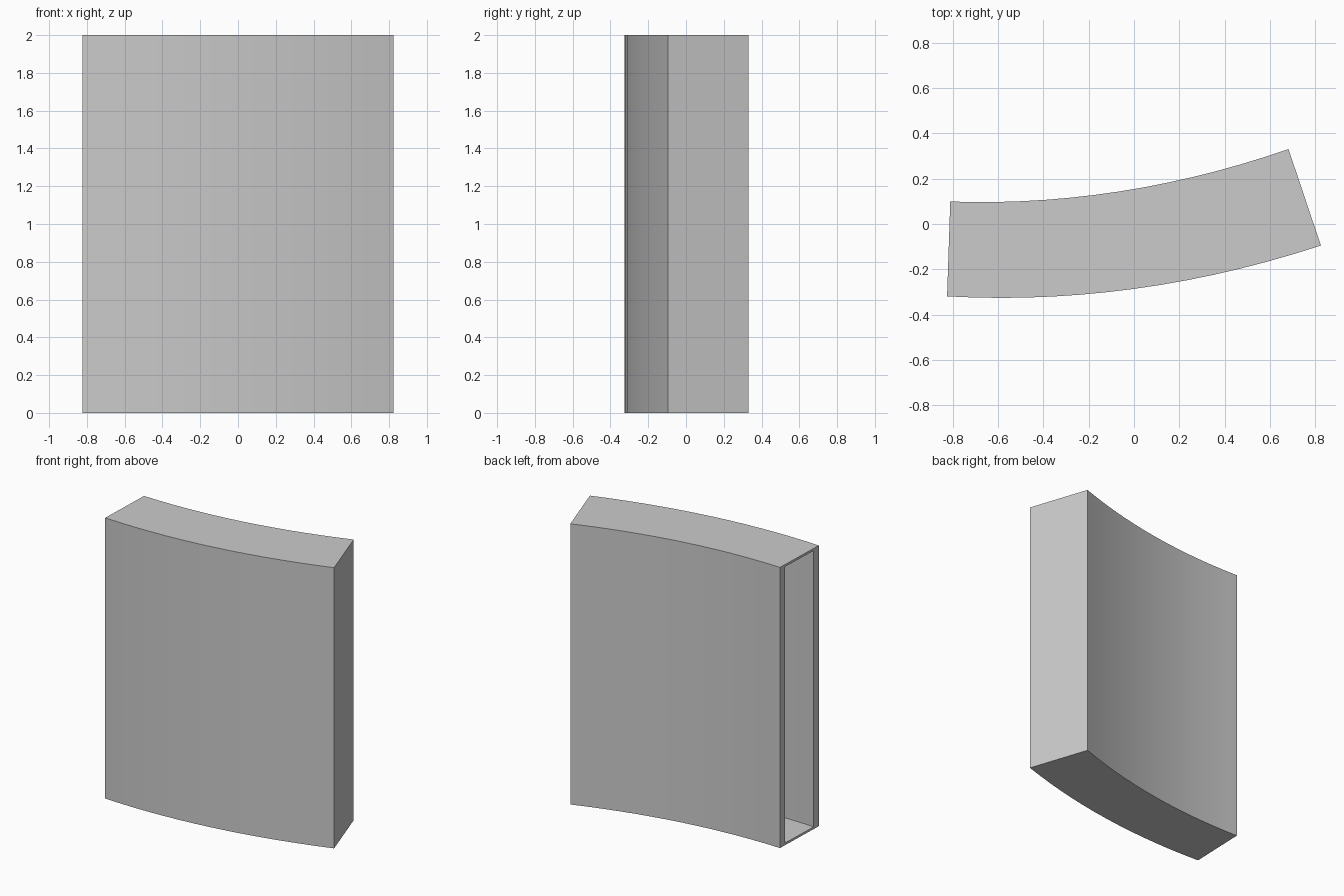
import bpy, bmesh

if "Cube" in bpy.data.objects:
    bpy.data.objects.remove(bpy.data.objects["Cube"])

SEG = 14            # segments along the bend
HEIGHT = 2.0
SIDE, CAP, END = 0.055, 0.016, 0.055   # wall thicknesses

# three points (x, y) on each curved face, seen from above
BACK = [(-0.81, 0.099), (0.0, 0.154), (0.681, 0.33)]
FRONT = [(-0.824, -0.319), (0.0, -0.286), (0.824, -0.095)]


def on_curve(pts, t):
    """Point on the parabola through three points, t from 0 to 1."""
    (x0, y0), (x1, y1), (x2, y2) = pts
    x = x0 + (x2 - x0) * t
    y = (y0 * (x - x1) * (x - x2) / ((x0 - x1) * (x0 - x2))
         + y1 * (x - x0) * (x - x2) / ((x1 - x0) * (x1 - x2))
         + y2 * (x - x0) * (x - x1) / ((x2 - x0) * (x2 - x1)))
    return x, y


def tube(bm, end_t, side, cap):
    """Curved rectangular tube; returns its rings of four vertices."""
    rings = []
    for i in range(SEG + 1):
        t = end_t * i / SEG
        (fx, fy), (bx, by) = on_curve(FRONT, t), on_curve(BACK, t)
        k = side / ((bx - fx) ** 2 + (by - fy) ** 2) ** 0.5
        dx, dy = (bx - fx) * k, (by - fy) * k
        corners = [(fx + dx, fy + dy, cap), (bx - dx, by - dy, cap),
                   (bx - dx, by - dy, HEIGHT - cap), (fx + dx, fy + dy, HEIGHT - cap)]
        rings.append([bm.verts.new(c) for c in corners])
    for a, b in zip(rings, rings[1:]):
        bridge(bm, a, b)
    bm.faces.new(rings[-1])
    return rings


def bridge(bm, a, b):
    for j in range(4):
        k = (j + 1) % 4
        bm.faces.new((a[j], a[k], b[k], b[j]))


# curved slipcase: outer shell, inner cavity, rim around the open left end
bm = bmesh.new()
outer = tube(bm, 1.0, 0.0, 0.0)
inner = tube(bm, 1.0 - END / 1.6, SIDE, CAP)
bridge(bm, outer[0], inner[0])
bmesh.ops.recalc_face_normals(bm, faces=bm.faces)

mesh = bpy.data.meshes.new("curved_slipcase")
bm.to_mesh(mesh)
bm.free()
case = bpy.data.objects.new("curved_slipcase", mesh)
bpy.context.collection.objects.link(case)
bpy.context.view_layer.objects.active = case
case.select_set(True)
bpy.ops.object.shade_smooth_by_angle()
